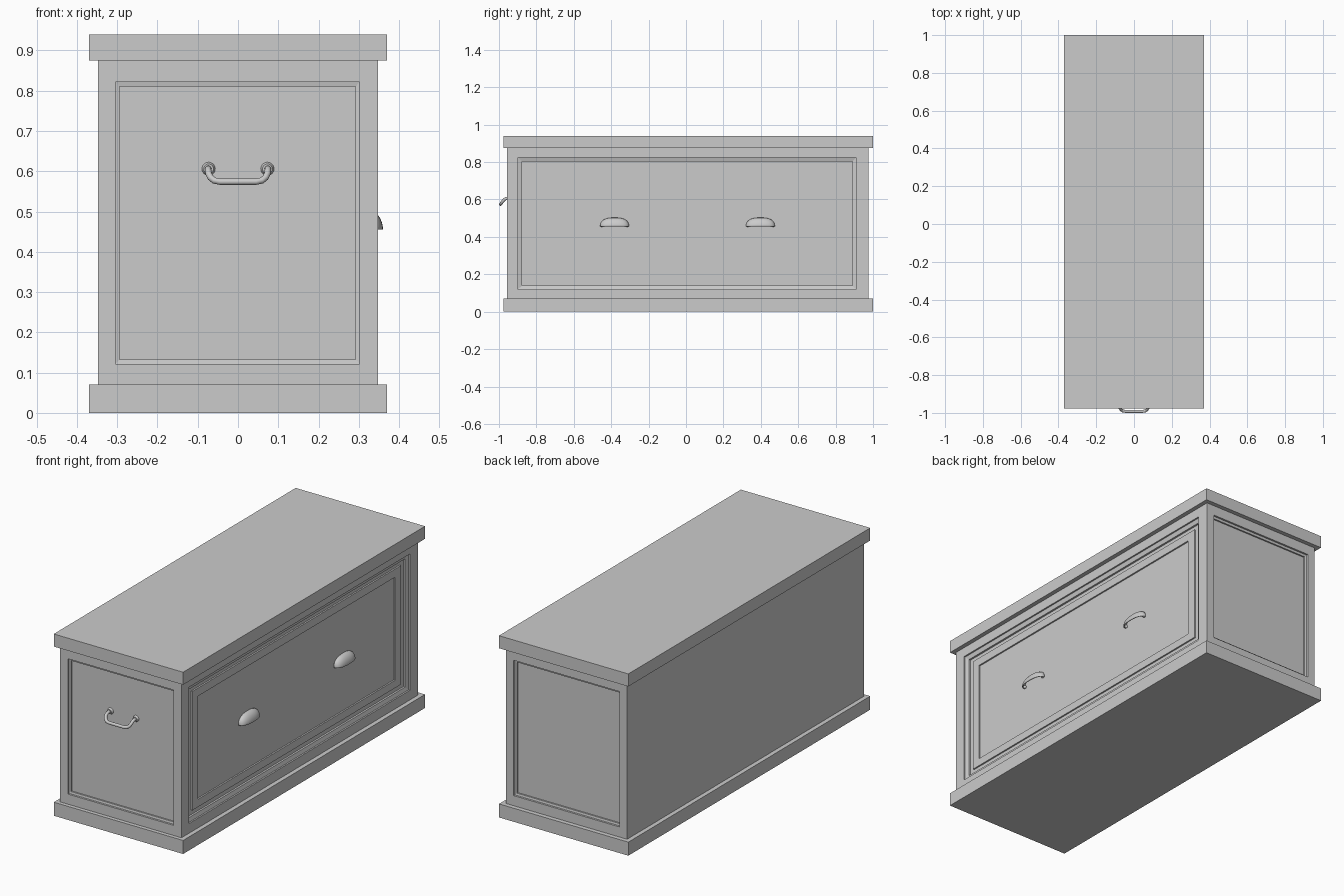
import bpy, bmesh, math
from mathutils import Vector

if "Cube" in bpy.data.objects:
    bpy.data.objects.remove(bpy.data.objects["Cube"])

grey = bpy.data.materials.new("plain_grey")
grey.diffuse_color = (0.6, 0.6, 0.6, 1)
grey.use_nodes = True
grey.node_tree.nodes["Principled BSDF"].inputs["Base Color"].default_value = grey.diffuse_color


def finish(name, bm, smooth=False):
    bmesh.ops.remove_doubles(bm, verts=bm.verts, dist=0.0002)
    bmesh.ops.recalc_face_normals(bm, faces=bm.faces)
    me = bpy.data.meshes.new(name)
    bm.to_mesh(me)
    bm.free()
    me.materials.append(grey)
    ob = bpy.data.objects.new(name, me)
    bpy.context.collection.objects.link(ob)
    if smooth:
        bpy.ops.object.select_all(action='DESELECT')
        bpy.context.view_layer.objects.active = ob
        ob.select_set(True)
        bpy.ops.object.shade_smooth_by_angle(angle=math.radians(40))
    return ob


def slab(name, x, y0, y1, z0, z1):
    bm = bmesh.new()
    bmesh.ops.create_cube(bm, size=1)
    for v in bm.verts:
        v.co = (v.co.x * 2 * x, (y0 + y1) / 2 + v.co.y * (y1 - y0),
                (z0 + z1) / 2 + v.co.z * (z1 - z0))
    return finish(name, bm)


# Plinth and lid
slab("base_plinth", 0.37, -0.977, 1.0, 0.0, 0.07)
slab("lid", 0.37, -0.977, 1.0, 0.875, 0.94)

# Body: each side is a chain of nested rectangles (u0, u1, v0, v1, depth)
BX, Y0, Y1, Z0, Z1 = 0.347, -0.957, 0.977, 0.07, 0.875
END = [(-BX, BX, Z0, Z1, 0),
       (-0.304, 0.302, 0.122, 0.822, 0),
       (-0.304, 0.302, 0.122, 0.822, 0.01),
       (-0.294, 0.292, 0.133, 0.81, 0.012),
       (-0.294, 0.292, 0.133, 0.81, 0.02)]
DRAWER = [(Y0, Y1, Z0, Z1, 0),
          (-0.898, 0.91, 0.12, 0.825, 0),
          (-0.898, 0.91, 0.12, 0.825, 0.008),
          (-0.876, 0.89, 0.14, 0.803, 0.014),
          (-0.876, 0.89, 0.14, 0.803, 0.024),
          (-0.846, 0.86, 0.165, 0.78, 0.024),
          (-0.846, 0.86, 0.165, 0.78, 0.016),
          (-0.8, 0.812, 0.205, 0.738, 0.016),
          (-0.8, 0.812, 0.205, 0.738, 0.024)]
bm = bmesh.new()


def side(rings, place):
    loops = []
    for u0, u1, v0, v1, d in rings:
        loops.append([bm.verts.new(place(u, v, d)) for u, v in
                      ((u0, v0), (u1, v0), (u1, v1), (u0, v1))])
    for a, b in zip(loops, loops[1:]):
        for i in range(4):
            j = (i + 1) % 4
            bm.faces.new((a[i], a[j], b[j], b[i]))
    bm.faces.new(loops[-1])


side(END, lambda u, v, d: (u, Y0 + d, v))
side(END, lambda u, v, d: (u, Y1 - d, v))
side(DRAWER, lambda u, v, d: (BX - d, u, v))
side(DRAWER[:1], lambda u, v, d: (-BX, u, v))
for z in (Z0, Z1):
    side([(-BX, BX, Y0, Y1, 0)], lambda u, v, d: (u, v, z))
finish("chest_body", bm)


# Cup pulls: hollow quarter domes, open underneath
def cup_pull(name, yc):
    bm = bmesh.new()
    n, m = 20, 8
    rows = []
    for j in range(m + 1):
        a = math.pi / 2 * j / m
        row = []
        for i in range(n + 1):
            t = math.pi * i / n
            c = math.cos(t)
            y = 0.075 * math.copysign(abs(c) ** 0.8, c)
            r = math.sin(t) ** 0.75 if 0 < i < n else 0
            row.append(bm.verts.new((0.323 + 0.035 * r * math.cos(a), yc + y,
                                     0.455 + 0.046 * r * math.sin(a))))
        rows.append(row)
    for a, b in zip(rows, rows[1:]):
        for i in range(n):
            bm.faces.new((a[i], a[i + 1], b[i + 1], b[i]))
    ob = finish(name, bm, True)
    # thin shell
    mod = ob.modifiers.new("shell", 'SOLIDIFY')
    mod.thickness = 0.004
    mod.offset = 0
    # small feet at both ends
    for s in (-1, 1):
        f = bmesh.new()
        bmesh.ops.create_uvsphere(f, u_segments=12, v_segments=8, radius=0.008)
        for v in f.verts:
            v.co += Vector((0.327, yc + s * 0.068, 0.461))
        finish(name + "_foot", f, True)


cup_pull("cup_pull_front", -0.382)
cup_pull("cup_pull_back", 0.398)

# Bail handle: a tube swept along a mirrored path
half = [(0.074, -0.935, 0.606), (0.074, -0.958, 0.606), (0.074, -0.968, 0.602),
        (0.073, -0.977, 0.594), (0.068, -0.984, 0.584), (0.059, -0.990, 0.577),
        (0.045, -0.992, 0.574)]
path = [Vector(p) for p in half]
path += [Vector((-p.x, p.y, p.z)) for p in reversed(path)]
bm = bmesh.new()
rings = []
ref = Vector((0, 0, 1))
for i, p in enumerate(path):
    t = (path[min(i + 1, len(path) - 1)] - path[max(i - 1, 0)]).normalized()
    ref = (ref - t * ref.dot(t)).normalized()
    w = t.cross(ref)
    rings.append([bm.verts.new(p + 0.008 * (ref * math.cos(k * math.pi / 6)
                                            + w * math.sin(k * math.pi / 6)))
                  for k in range(12)])
for a, b in zip(rings, rings[1:]):
    for k in range(12):
        bm.faces.new((a[k], a[(k + 1) % 12], b[(k + 1) % 12], b[k]))
bm.faces.new(rings[0])
bm.faces.new(rings[-1])
finish("bail_handle", bm, True)

# Round handle rosettes
for s in (-1, 1):
    bm = bmesh.new()
    bmesh.ops.create_cone(bm, cap_ends=True, segments=24, radius1=0.017,
                          radius2=0.012, depth=0.012)
    for v in bm.verts:
        v.co = (s * 0.073 + v.co.x, -0.942 - v.co.z, 0.606 + v.co.y)
    finish("handle_rosette", bm, True)
